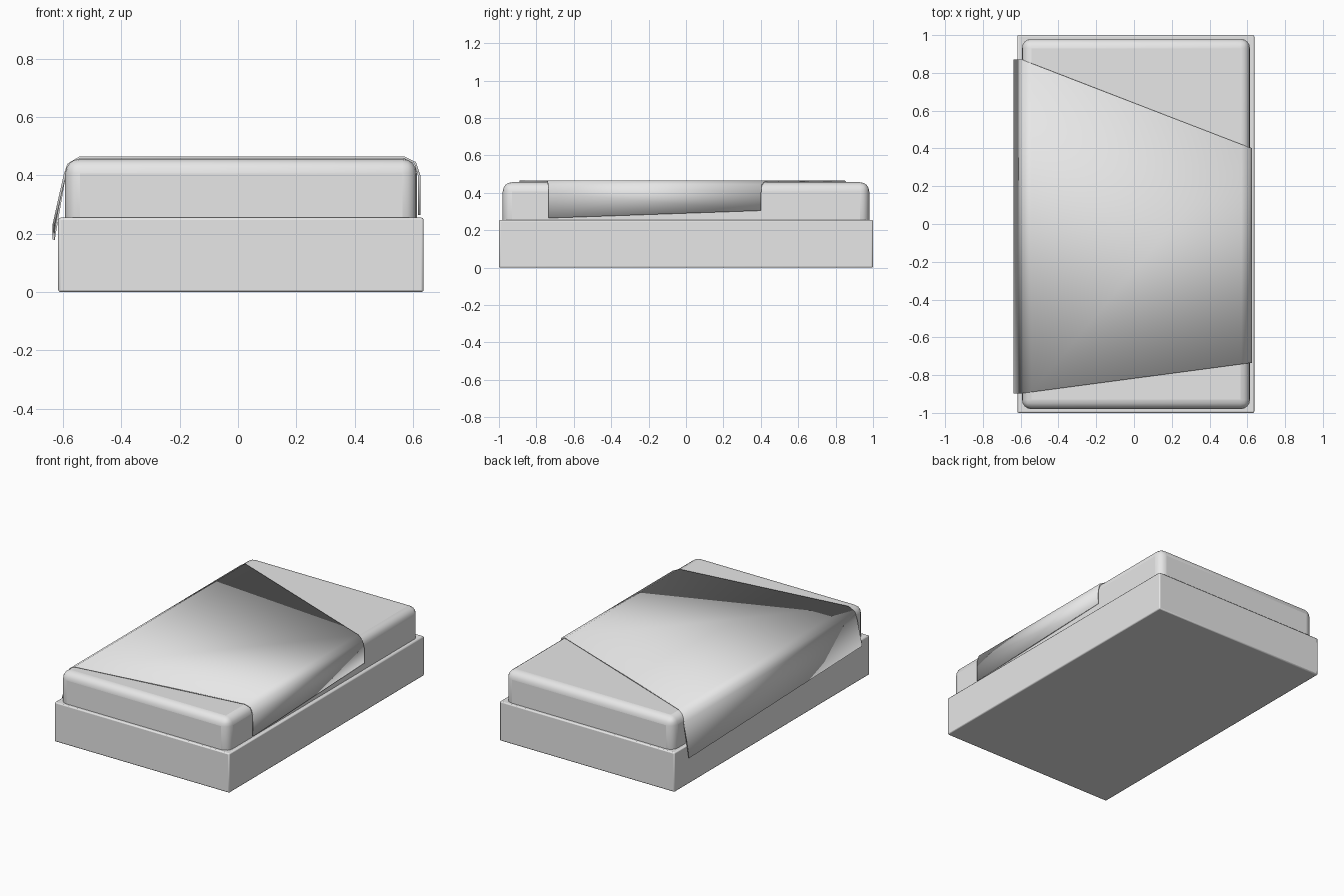
import bpy
import math

cube = bpy.data.objects.get("Cube")
if cube:
    bpy.data.objects.remove(cube, do_unlink=True)

grey = bpy.data.materials.new("light grey")
grey.use_nodes = True
grey.diffuse_color = (0.8, 0.8, 0.8, 1)
grey.node_tree.nodes["Principled BSDF"].inputs["Base Color"].default_value = (0.8, 0.8, 0.8, 1)


def finish(obj):
    """Give the part its colour and smooth its rounded edges."""
    obj.data.materials.append(grey)
    bpy.ops.object.select_all(action="DESELECT")
    obj.select_set(True)
    bpy.context.view_layer.objects.active = obj
    bpy.ops.object.shade_smooth_by_angle(angle=math.radians(40))


def rounded_box(name, low, high, radius, segments):
    centre = [(a + b) / 2 for a, b in zip(low, high)]
    bpy.ops.mesh.primitive_cube_add(size=1, location=centre)
    obj = bpy.context.object
    obj.name = name
    obj.scale = [b - a for a, b in zip(low, high)]
    bpy.ops.object.transform_apply(location=False, rotation=False, scale=True)
    bevel = obj.modifiers.new("rounded edges", "BEVEL")
    bevel.width = radius
    bevel.segments = segments
    finish(obj)


# Bed base and mattress; the mattress sinks a little into the base
rounded_box("bed_base", (-0.617, -1, 0), (0.637, 1, 0.255), 0.007, 2)
rounded_box("mattress", (-0.593, -0.98, 0.19), (0.614, 0.98, 0.457), 0.05, 4)

# Blanket cross-section: x, z at the front edge, z at the back edge
section = [
    (-0.637, 0.23, 0.18),
    (-0.599, 0.40, 0.40),
    (-0.586, 0.44, 0.44),
    (-0.543, 0.466, 0.466),
    (0.569, 0.466, 0.466),
    (0.611, 0.446, 0.446),
    (0.626, 0.40, 0.40),
    (0.626, 0.265, 0.305),
]


def edge_y(x, left, right):
    """Slanted blanket edge, straight across the top and square on the sides."""
    t = min(max((x + 0.6) / 1.22, 0), 1)
    return left + (right - left) * t


verts, faces = [], []
for x, z_front, z_back in section:
    verts.append((x, edge_y(x, -0.897, -0.735), z_front))
    verts.append((x, edge_y(x, 0.872, 0.402), z_back))
for i in range(0, len(verts) - 2, 2):
    faces.append((i, i + 2, i + 3, i + 1))

mesh = bpy.data.meshes.new("blanket")
mesh.from_pydata(verts, [], faces)
blanket = bpy.data.objects.new("blanket", mesh)
bpy.context.collection.objects.link(blanket)
solid = blanket.modifiers.new("thickness", "SOLIDIFY")
solid.thickness = 0.008
solid.offset = -1
finish(blanket)
